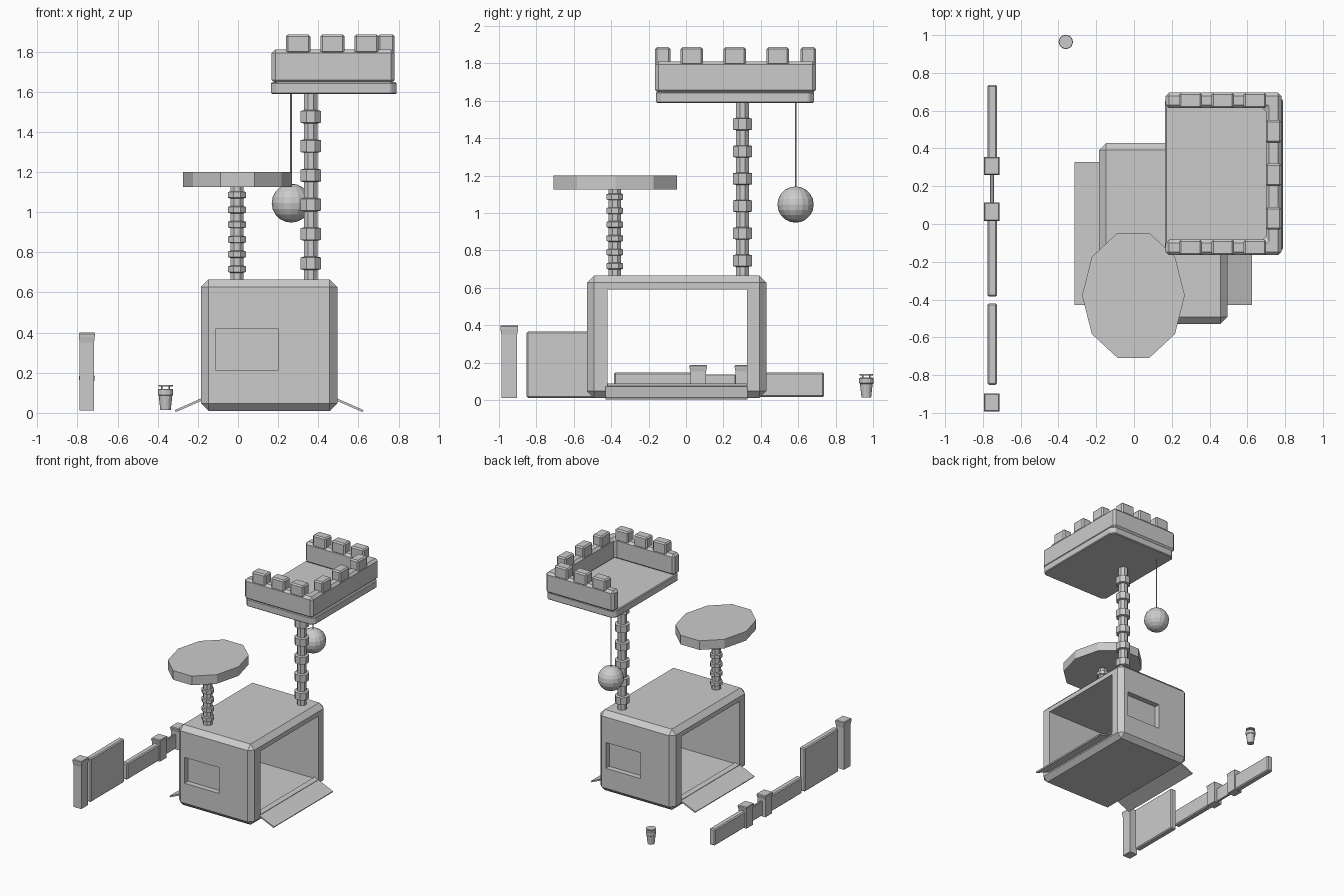
import bpy, bmesh
from math import pi, cos, sin

if "Cube" in bpy.data.objects:
    bpy.data.objects.remove(bpy.data.objects["Cube"])


def finish(name, bm, bevel=0):
    bmesh.ops.recalc_face_normals(bm, faces=bm.faces)
    if bevel:
        bmesh.ops.bevel(bm, geom=bm.edges[:], offset=bevel, segments=1,
                        affect='EDGES', clamp_overlap=True)
    me = bpy.data.meshes.new(name)
    bm.to_mesh(me)
    bm.free()
    ob = bpy.data.objects.new(name, me)
    bpy.context.collection.objects.link(ob)
    return ob


def box(name, x, y, z, bevel=0):
    """Box from (min, max) ranges."""
    bm = bmesh.new()
    bmesh.ops.create_cube(bm, size=1)
    for v in bm.verts:
        v.co = [r[0] + (r[1] - r[0]) * (c + 0.5) for r, c in zip((x, y, z), v.co)]
    return finish(name, bm, bevel)


def prism(name, pts, axis, lo, hi, bevel=0):
    """Extrude a closed outline along y or z."""
    bm = bmesh.new()
    at = (lambda p, h: (p[0], h, p[1])) if axis == 'y' else (lambda p, h: (p[0], p[1], h))
    a = [bm.verts.new(at(p, lo)) for p in pts]
    b = [bm.verts.new(at(p, hi)) for p in pts]
    bm.faces.new(a)
    bm.faces.new(b)
    for i in range(len(pts)):
        j = (i + 1) % len(pts)
        bm.faces.new((a[i], a[j], b[j], b[i]))
    return finish(name, bm, bevel)


def lathe(name, profile, x, y, n=8, rot=0, sx=1, sy=1):
    """Stack n-sided rings from (radius, z) pairs and cap both ends."""
    bm = bmesh.new()
    rings = [[bm.verts.new((x + sx * r * cos(rot + 2 * pi * i / n),
                            y + sy * r * sin(rot + 2 * pi * i / n), z))
              for i in range(n)] for r, z in profile]
    for a, b in zip(rings, rings[1:]):
        for i in range(n):
            j = (i + 1) % n
            bm.faces.new((a[i], a[j], b[j], b[i]))
    bm.faces.new(rings[0])
    bm.faces.new(rings[-1])
    return finish(name, bm)


def cut(ob, cutter):
    m = ob.modifiers.new("cut", 'BOOLEAN')
    m.operation, m.solver, m.object = 'DIFFERENCE', 'EXACT', cutter
    bpy.context.view_layer.objects.active = ob
    bpy.ops.object.modifier_apply(modifier=m.name)
    bpy.data.objects.remove(cutter)


# House with a tunnel through it and a recessed window front and back
house = box("house", (-0.185, 0.495), (-0.53, 0.43), (0.01, 0.665), 0.038)
cut(house, box("tunnel_cutter", (-0.5, 0.8), (-0.42, 0.325), (0.075, 0.59)))
cut(house, box("front_window_cutter", (-0.11, 0.20), (-0.6, -0.485), (0.21, 0.42)))
cut(house, box("back_window_cutter", (0.11, 0.42), (0.385, 0.5), (0.21, 0.42)))

# Entry ramps on both sides
for side, s in (("right", 1), ("left", -1)):
    outline = [(0.155 + s * u, z) for u, z in
               ((0.305, 0.087), (0.47, 0.014), (0.465, 0.004), (0.305, 0.074))]
    prism(side + "_ramp", outline, 'y', -0.43, 0.328)


# Rope-wrapped poles
def pole(name, x, y, z0, z1, core, ring, first, step, h):
    prof = [(core, z0)]
    for i in range(6):
        z = first + i * step
        prof += [(core, z - h / 2), (ring, z - h / 2 + 0.004),
                 (ring, z + h / 2 - 0.004), (core, z + h / 2)]
    lathe(name, prof + [(core, z1)], x, y, 8, pi / 8)


pole("tall_pole", 0.362, 0.302, 0.65, 1.60, 0.037, 0.056, 0.745, 0.146, 0.066)
pole("short_pole", -0.005, -0.38, 0.65, 1.14, 0.036, 0.048, 0.716, 0.074, 0.036)

# Oval perch
lathe("perch", [(1, 1.126), (1, 1.2)], -0.003, -0.378, 10, 0, 0.272, 0.348)

# Lookout deck, battlement walls on three sides
deck_pts = [(0.165, -0.13), (0.195, -0.16), (0.76, -0.16), (0.79, -0.13),
            (0.79, 0.655), (0.76, 0.685), (0.195, 0.685), (0.165, 0.655)]
prism("lookout_deck", deck_pts, 'z', 1.588, 1.648, 0.006)
wall = [(0.168, 0.695), (0.78, 0.695), (0.78, -0.165), (0.168, -0.165),
        (0.168, -0.083), (0.698, -0.083), (0.698, 0.613), (0.168, 0.613)]
prism("lookout_wall", wall, 'z', 1.64, 1.811, 0.018)
for i in range(3):
    x = 0.24 + 0.17 * i
    y = -0.03 + 0.23 * i
    box(f"front_merlon_{i}", (x, x + 0.12), (-0.165, -0.083), (1.79, 1.886), 0.01)
    box(f"back_merlon_{i}", (x, x + 0.12), (0.613, 0.695), (1.79, 1.886), 0.01)
    box(f"side_merlon_{i}", (0.698, 0.78), (y, y + 0.12), (1.79, 1.886), 0.01)

# Hanging ball
bm = bmesh.new()
bmesh.ops.create_uvsphere(bm, u_segments=16, v_segments=10, radius=0.097)
bmesh.ops.translate(bm, verts=bm.verts, vec=(0.265, 0.586, 1.045))
finish("hanging_ball", bm)
lathe("ball_string", [(0.005, 1.12), (0.005, 1.6)], 0.265, 0.586, 6)


# Fence posts with flared caps
def post(name, y, top):
    q = 2 ** 0.5
    neck = min(0.05, top * 0.18)
    prof = [(0.037, 0.012), (0.037, top - neck), (0.041, top - neck * 0.45),
            (0.042, top - 0.006), (0.038, top)]
    lathe(name, [(r * q, z) for r, z in prof], -0.753, y, 4, pi / 4, 0.96, 1.14)


post("tall_fence_post", -0.945, 0.40)
post("gate_post_front", 0.065, 0.187)
post("gate_post_back", 0.307, 0.187)

# Fence panels
box("tall_fence_panel", (-0.775, -0.726), (-0.853, -0.42), (0.012, 0.366), 0.008)
box("low_fence_panel_front", (-0.775, -0.726), (-0.385, 0.04), (0.015, 0.148), 0.008)
box("low_fence_panel_back", (-0.775, -0.726), (0.33, 0.737), (0.015, 0.148), 0.008)
box("gate", (-0.762, -0.742), (0.10, 0.265), (0.02, 0.137), 0.004)

# Small feeder cup with a raised lid
cx, cy = -0.361, 0.964
lathe("feeder_cup", [(0.026, 0.014), (0.034, 0.086), (0.038, 0.09),
                     (0.038, 0.116), (0.033, 0.12)], cx, cy, 12)
lathe("feeder_lid", [(0.036, 0.131), (0.036, 0.139)], cx, cy, 12)
for i in range(4):
    a = pi / 4 + i * pi / 2
    lathe(f"lid_peg_{i}", [(0.004, 0.116), (0.004, 0.133)],
          cx + 0.026 * cos(a), cy + 0.026 * sin(a), 6)
